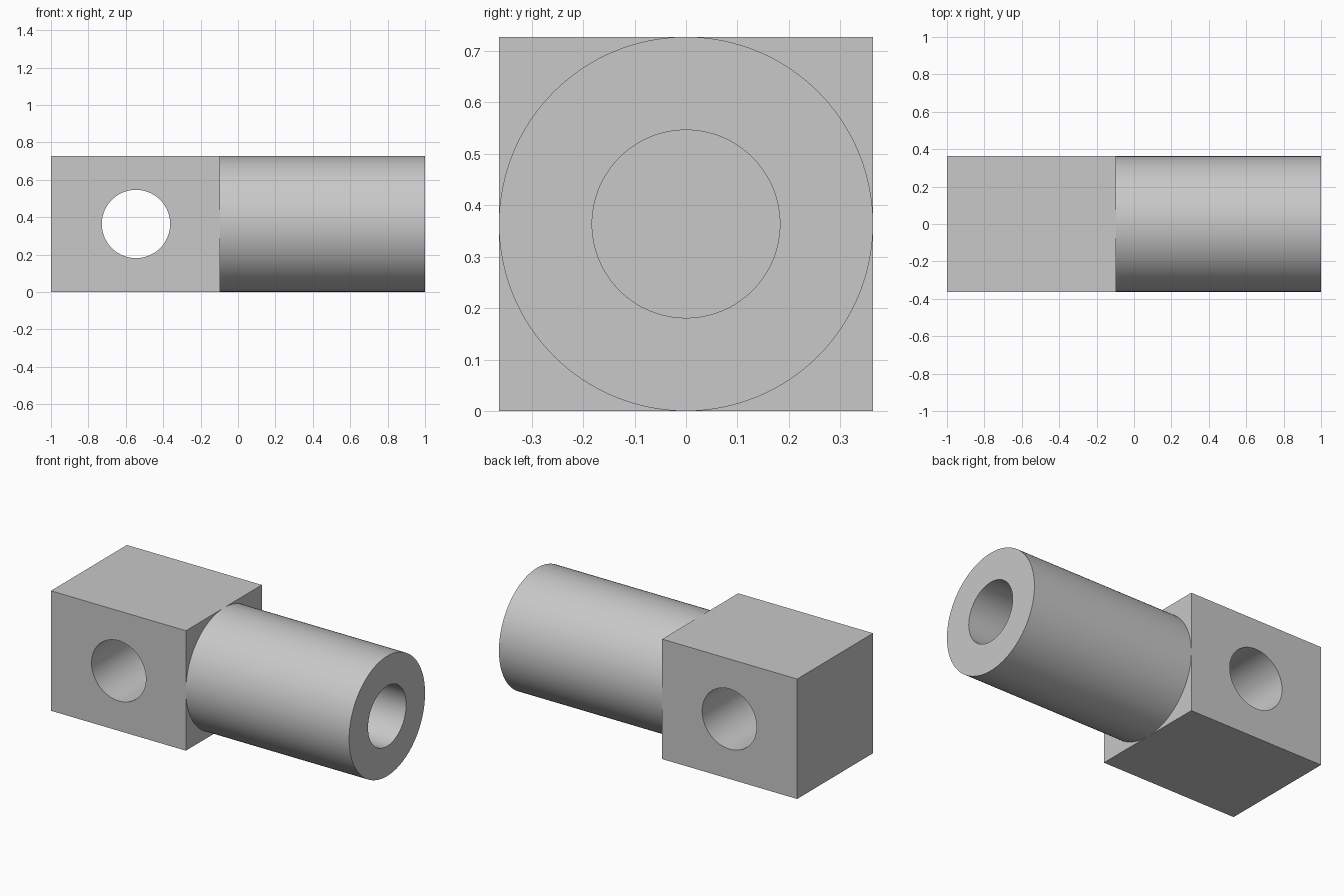
import bpy
import bmesh
from math import radians, pi, sin, cos
from mathutils import Matrix

if "Cube" in bpy.data.objects:
    bpy.data.objects.remove(bpy.data.objects["Cube"], do_unlink=True)

R = 0.3636          # half height of block, outer radius of tube
BORE = 0.1825       # radius of both holes
JOINT = -0.095      # where block and tube meet
SEGMENTS = 128

grey = bpy.data.materials.new("plain grey")
grey.use_nodes = True
grey.diffuse_color = (0.58, 0.58, 0.58, 1)
grey.node_tree.nodes["Principled BSDF"].inputs["Base Color"].default_value = grey.diffuse_color


def add_object(name, bm):
    bmesh.ops.recalc_face_normals(bm, faces=bm.faces)
    mesh = bpy.data.meshes.new(name)
    bm.to_mesh(mesh)
    bm.free()
    mesh.materials.append(grey)
    obj = bpy.data.objects.new(name, mesh)
    bpy.context.collection.objects.link(obj)
    return obj


def activate(obj):
    bpy.ops.object.select_all(action="DESELECT")
    obj.select_set(True)
    bpy.context.view_layer.objects.active = obj


# Square block
bm = bmesh.new()
length = JOINT + 1
bmesh.ops.create_cube(bm, size=1, matrix=Matrix.Translation((JOINT - length / 2, 0, R))
                      @ Matrix.Diagonal((length, 2 * R, 2 * R, 1)))
block = add_object("block", bm)

# Cross hole, front to back through the block
bm = bmesh.new()
bmesh.ops.create_cone(bm, cap_ends=True, segments=SEGMENTS, radius1=BORE, radius2=BORE, depth=1,
                      matrix=Matrix.Translation((-0.5455, 0, R)) @ Matrix.Rotation(pi / 2, 4, "X"))
cutter = add_object("hole_cutter", bm)
cutter.hide_render = True
cut = block.modifiers.new("cross hole", "BOOLEAN")
cut.object = cutter
cut.operation = "DIFFERENCE"
cut.solver = "EXACT"
activate(block)
bpy.ops.object.modifier_apply(modifier=cut.name)
bpy.data.objects.remove(cutter, do_unlink=True)

# Tube: outer wall, end ring and bore, closed off by the block face
bm = bmesh.new()
rings = []
for x, radius in ((JOINT, R), (1, R), (1, BORE), (JOINT, BORE)):
    angles = [2 * pi * i / SEGMENTS for i in range(SEGMENTS)]
    rings.append([bm.verts.new((x, radius * cos(a), R + radius * sin(a))) for a in angles])
for a, b in zip(rings, rings[1:]):
    for i in range(SEGMENTS):
        j = (i + 1) % SEGMENTS
        bm.faces.new((a[i], a[j], b[j], b[i]))
# The ring against the block makes the tube a closed solid
for i in range(SEGMENTS):
    j = (i + 1) % SEGMENTS
    bm.faces.new((rings[3][i], rings[3][j], rings[0][j], rings[0][i]))
tube = add_object("tube", bm)

for obj in (block, tube):
    activate(obj)
    bpy.ops.object.shade_smooth_by_angle(angle=radians(30))
